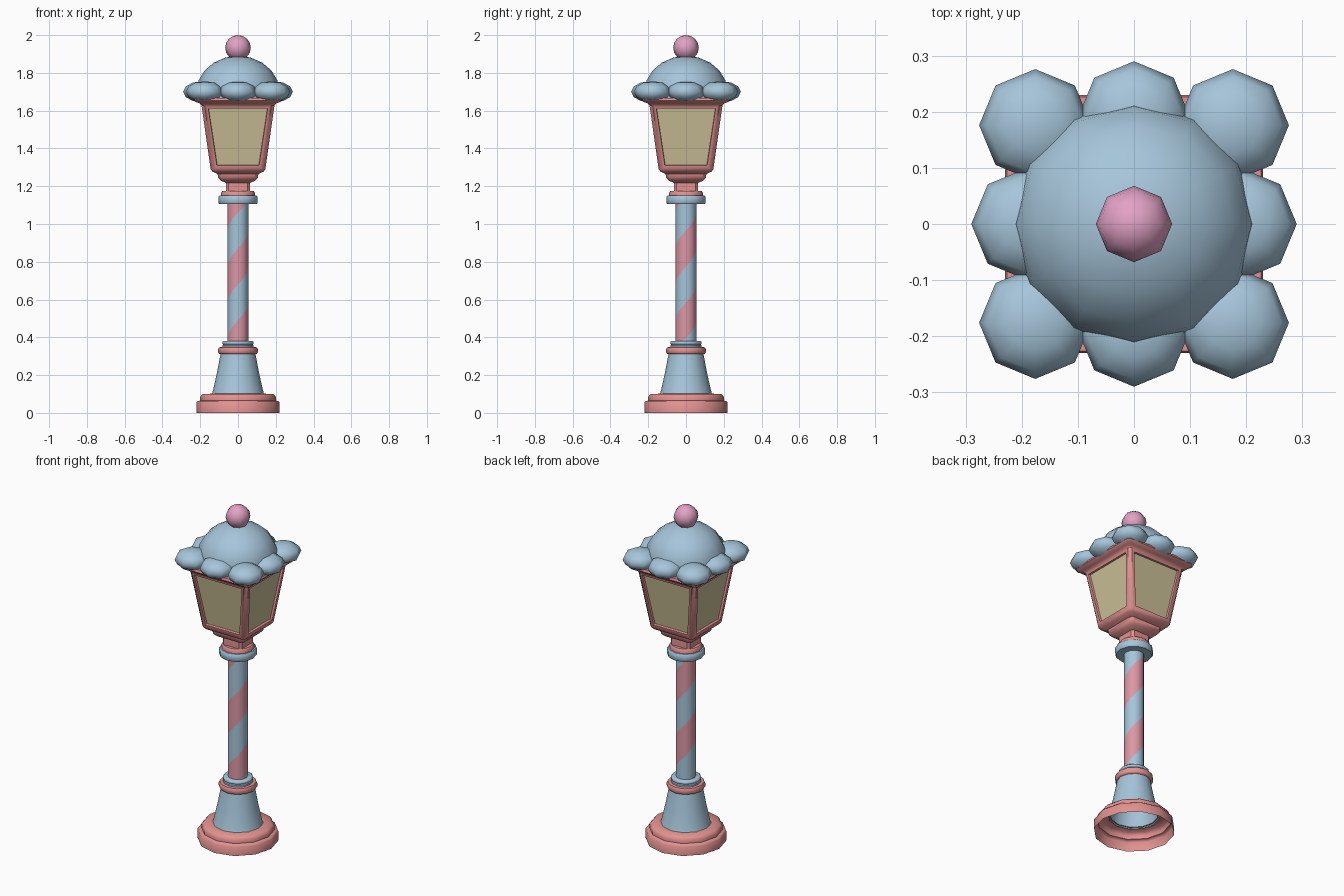
import bpy, bmesh, math
from mathutils import Matrix

if "Cube" in bpy.data.objects:
    bpy.data.objects.remove(bpy.data.objects["Cube"])


def mat(name, rgb):
    m = bpy.data.materials.new(name)
    m.diffuse_color = (*rgb, 1)
    m.use_nodes = True
    m.node_tree.nodes["Principled BSDF"].inputs["Base Color"].default_value = m.diffuse_color
    return m


BLUE = mat("powder_blue", (0.38, 0.56, 0.70))
SALMON = mat("salmon", (0.76, 0.29, 0.28))
ROSE = mat("rose", (0.72, 0.31, 0.37))
PINK = mat("candy_pink", (0.76, 0.36, 0.56))
GLASS = mat("cream_glass", (0.60, 0.53, 0.31))


def finish(bm, name, mats, angle=50):
    me = bpy.data.meshes.new(name)
    bm.to_mesh(me)
    bm.free()
    ob = bpy.data.objects.new(name, me)
    bpy.context.collection.objects.link(ob)
    for m in mats:
        me.materials.append(m)
    bpy.ops.object.select_all(action='DESELECT')
    ob.select_set(True)
    bpy.context.view_layer.objects.active = ob
    bpy.ops.object.shade_smooth_by_angle(angle=math.radians(angle))
    return ob


def loft(bm, rings, cap_top=False, cap_bottom=False):
    vs = [[bm.verts.new(p) for p in ring] for ring in rings]
    n = len(vs[0])
    for a, b in zip(vs, vs[1:]):
        for i in range(n):
            j = (i + 1) % n
            bm.faces.new((a[i], a[j], b[j], b[i]))
    if cap_top:
        bm.faces.new(vs[-1])
    if cap_bottom:
        bm.faces.new(vs[0][::-1])


def circle(r, z, n=12):
    return [(r * math.cos(math.tau * i / n), r * math.sin(math.tau * i / n), z) for i in range(n)]


def lathe(name, profile, m, **caps):
    bm = bmesh.new()
    loft(bm, [circle(r, z) for r, z in profile], **caps)
    return finish(bm, name, [m])


def ball(name, m, loc, scale, seg, rings):
    bm = bmesh.new()
    bmesh.ops.create_uvsphere(bm, u_segments=seg, v_segments=rings, radius=1)
    bmesh.ops.transform(bm, matrix=Matrix.Translation(loc) @ Matrix.Diagonal((*scale, 1)), verts=bm.verts)
    return finish(bm, name, [m], 80)


# Stepped foot (open underneath) and flared base
lathe("foot", [(0.22, 0), (0.22, 0.055), (0.212, 0.063), (0.20, 0.065), (0.20, 0.085),
               (0.187, 0.10), (0.13, 0.102)], SALMON)
lathe("flared_base", [(0.14, 0.095), (0.132, 0.12), (0.11, 0.22), (0.092, 0.315)], BLUE)
lathe("base_ring", [(0.088, 0.31), (0.1, 0.312), (0.105, 0.32), (0.105, 0.338), (0.1, 0.347),
                    (0.07, 0.35)], SALMON)
lathe("base_collar", [(0.083, 0.348), (0.083, 0.358), (0.078, 0.362), (0.083, 0.367),
                      (0.083, 0.375), (0.076, 0.381), (0.05, 0.381)], BLUE)

# Pole with one blue and one rose helical stripe, faces cut along the helix
R, LO, HI, PITCH, N = 0.055, 0.375, 1.11, 0.38, 12
PHASE = 0.395  # height where a rose band starts at angle zero (+x)
bm = bmesh.new()
for k in range(N):
    a = [math.tau * (k + d) / N for d in (0, 1)]
    for j in range(-4, 6):
        def pt(d, s):
            z = PHASE + PITCH * ((k + d) / N + (j + s) / 2)
            return (R * math.cos(a[d]), R * math.sin(a[d]), min(HI, max(LO, z)))
        pts = [pt(0, 0), pt(1, 0), pt(1, 1), pt(0, 1)]
        if max(p[2] for p in pts) - min(p[2] for p in pts) > 1e-5:
            f = bm.faces.new([bm.verts.new(p) for p in pts])
            f.material_index = j % 2
bmesh.ops.remove_doubles(bm, verts=bm.verts, dist=1e-5)
finish(bm, "striped_pole", [ROSE, BLUE])

# Collars at the pole top
lathe("top_collar", [(0.05, 1.105), (0.098, 1.105), (0.104, 1.112), (0.104, 1.143),
                     (0.098, 1.15), (0.05, 1.15)], BLUE)
lathe("neck_ring", [(0.09, 1.148), (0.09, 1.165), (0.083, 1.175), (0.03, 1.176)], SALMON)


# Square lantern with chamfered corners and recessed panes
def square(h, z):
    c = h - min(0.016, h * 0.2)
    return [(h, -c, z), (h, c, z), (c, h, z), (-c, h, z),
            (-h, c, z), (-h, -c, z), (-c, -h, z), (c, -h, z)]


bm = bmesh.new()
loft(bm, [square(h, z) for h, z in [
    (0.063, 1.17), (0.063, 1.217), (0.092, 1.23), (0.105, 1.245), (0.108, 1.265), (0.135, 1.277),
    (0.145, 1.29), (0.193, 1.628), (0.205, 1.64), (0.222, 1.645), (0.23, 1.655), (0.226, 1.668)]],
    cap_top=True)
bm.normal_update()
panes = [f for f in bm.faces if f.calc_area() > 0.06 and abs(f.normal.z) < 0.5]
bmesh.ops.inset_individual(bm, faces=panes, thickness=0.026, depth=0)
bmesh.ops.inset_individual(bm, faces=panes, thickness=0.003, depth=-0.012)
for f in panes:
    f.material_index = 1
finish(bm, "lantern", [SALMON, GLASS], 40)

# Domed roof
steps = [math.radians(a) for a in (-12, 0, 18, 36, 54, 72, 86)]
lathe("roof_dome", [(0.22 * math.cos(a), 1.70 + 0.19 * math.sin(a)) for a in steps], BLUE, cap_top=True)

# Eight flattened puffs round the eaves
for i in range(4):
    t = math.pi / 2 * i
    ball("side_puff", BLUE, (0.19 * math.cos(t), 0.19 * math.sin(t), 1.70), (0.1, 0.1, 0.056), 8, 6)
    t += math.pi / 4
    ball("corner_puff", BLUE, (0.249 * math.cos(t), 0.249 * math.sin(t), 1.70), (0.1, 0.1, 0.056), 8, 6)

# Ball finial
ball("finial", PINK, (0, 0, 1.933), (0.068, 0.068, 0.067), 8, 8)
